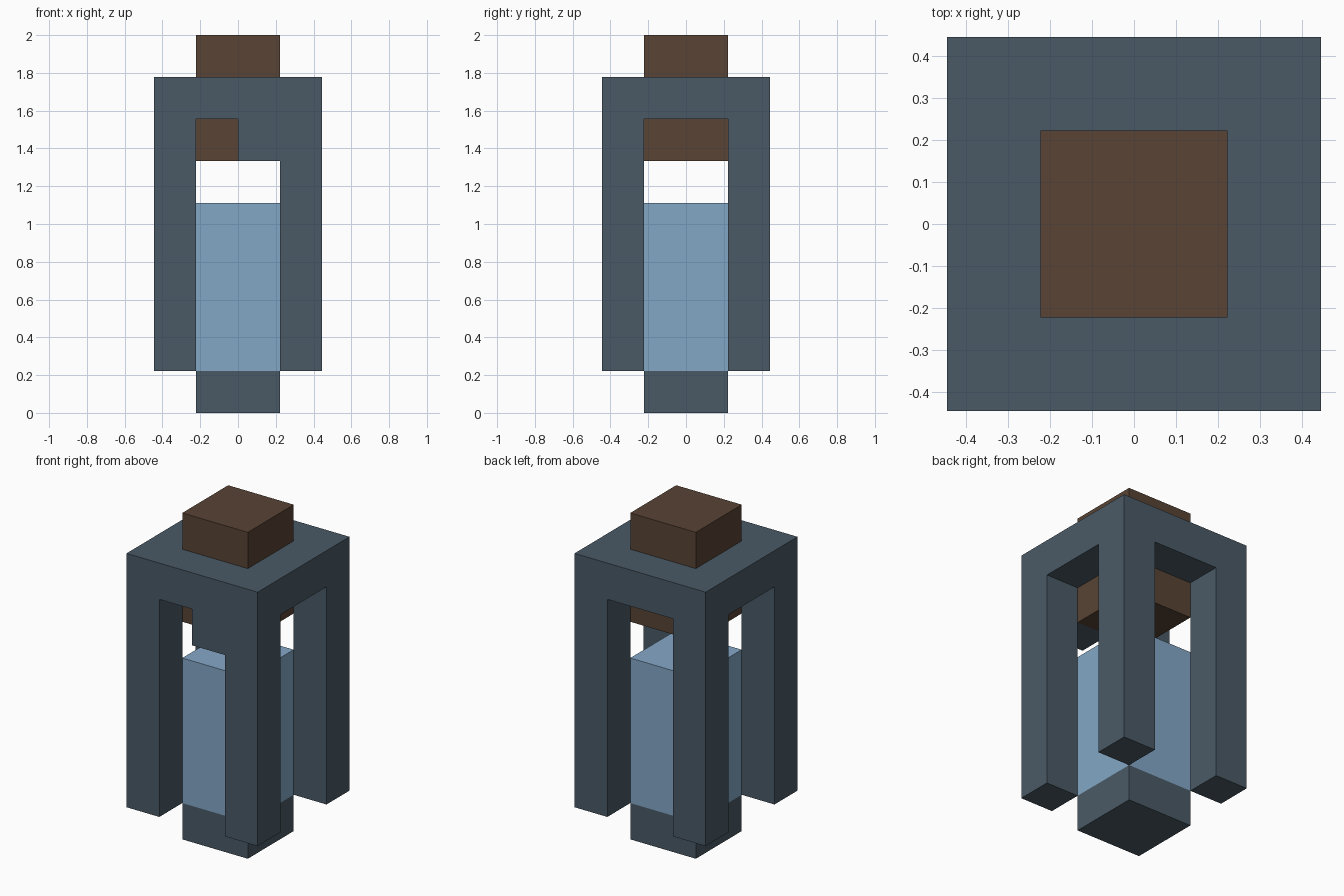
import bpy, bmesh

if "Cube" in bpy.data.objects:
    bpy.data.objects.remove(bpy.data.objects["Cube"])

U = 2 / 9  # one grid unit; the model is 4 x 4 x 9 units


def material(name, rgb):
    mat = bpy.data.materials.new(name)
    lin = [(c / 255 / 12.92) if c < 11 else ((c / 255 + 0.055) / 1.055) ** 2.4 for c in rgb]
    mat.diffuse_color = (*lin, 1)
    mat.use_nodes = True
    mat.node_tree.nodes["Principled BSDF"].inputs["Base Color"].default_value = mat.diffuse_color
    return mat


slate = material("slate metal", (74, 90, 102))
blue = material("pale blue glass", (132, 167, 198))
brown = material("dark brown wood", (88, 67, 52))


def blocks(name, mat, boxes):
    """Join boxes (x0, x1, y0, y1, z0, z1 in units) into one clean outer shell."""
    cells = {(x, y, z) for x0, x1, y0, y1, z0, z1 in boxes
             for x in range(x0, x1) for y in range(y0, y1) for z in range(z0, z1)}
    bm = bmesh.new()
    for cell in cells:
        for axis in range(3):
            for side in (0, 1):
                near = list(cell)
                near[axis] += 2 * side - 1
                if tuple(near) in cells:
                    continue
                a, b = (axis + 1) % 3, (axis + 2) % 3
                ring = []
                for da, db in ((0, 0), (1, 0), (1, 1), (0, 1)):
                    p = list(cell)
                    p[axis] += side
                    p[a] += da
                    p[b] += db
                    ring.append(bm.verts.new([c * U for c in p]))
                bm.faces.new(ring if side else ring[::-1])
    bmesh.ops.remove_doubles(bm, verts=bm.verts, dist=1e-4)
    bmesh.ops.dissolve_limit(bm, angle_limit=0.01, verts=bm.verts, edges=bm.edges)
    mesh = bpy.data.meshes.new(name)
    bm.to_mesh(mesh)
    bm.free()
    mesh.materials.append(mat)
    obj = bpy.data.objects.new(name, mesh)
    bpy.context.collection.objects.link(obj)


# Frame: roof slab, four corner legs and a small tab in the front opening
legs = [(x, x + 1, y, y + 1, 1, 7) for x in (-2, 1) for y in (-2, 1)]
blocks("frame", slate, [(-2, 2, -2, 2, 7, 8), (0, 1, -2, -1, 6, 7)] + legs)

# Core: base block, glass body, plug under the roof and knob on top
blocks("base", slate, [(-1, 1, -1, 1, 0, 1)])
blocks("glass_body", blue, [(-1, 1, -1, 1, 1, 5)])
blocks("plug", brown, [(-1, 1, -1, 1, 6, 7)])
blocks("top_knob", brown, [(-1, 1, -1, 1, 8, 9)])
